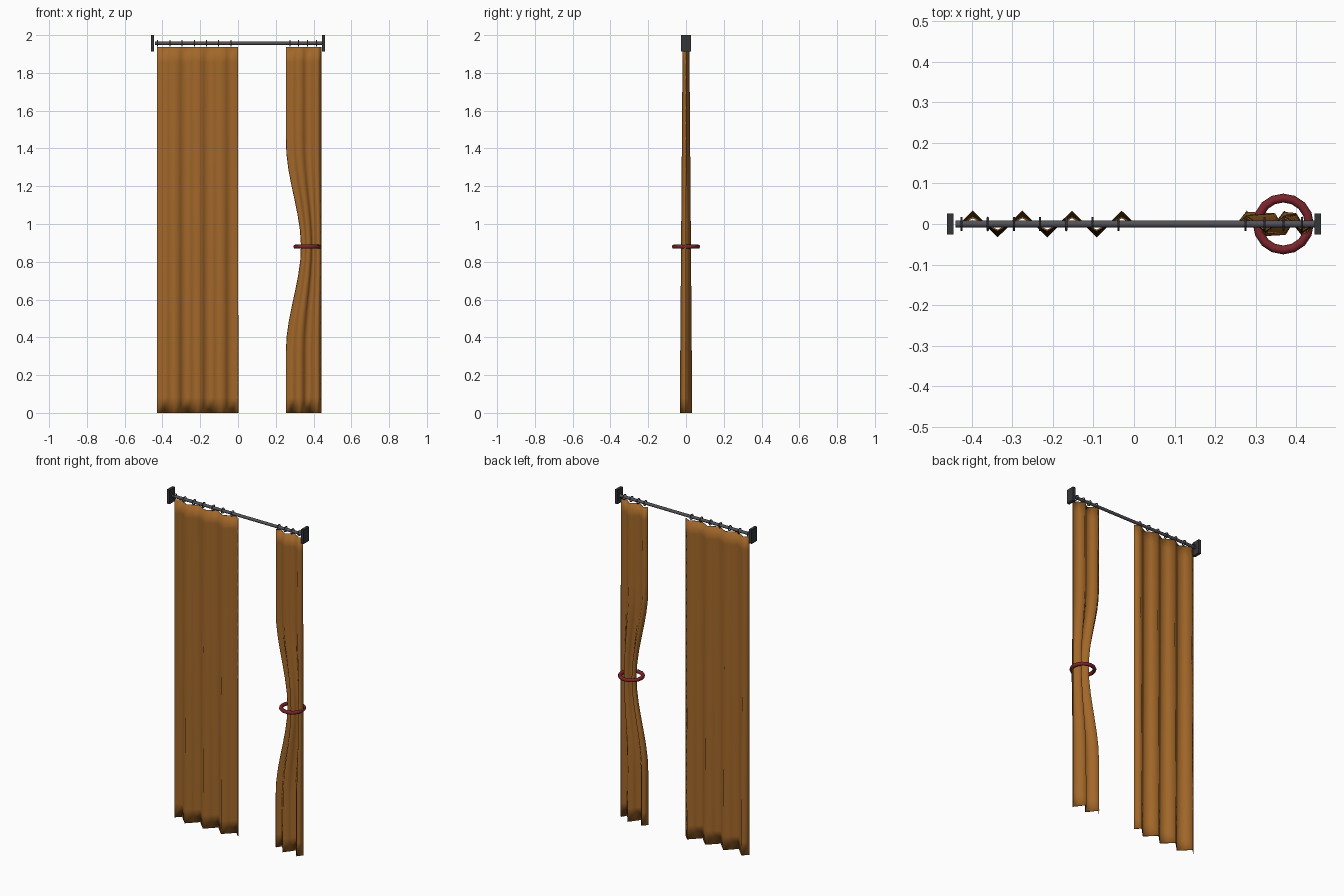
import bpy, math

if "Cube" in bpy.data.objects:
    bpy.data.objects.remove(bpy.data.objects["Cube"])


def material(name, rgb):
    m = bpy.data.materials.new(name)
    m.diffuse_color = (*rgb, 1)
    m.use_nodes = True
    m.node_tree.nodes["Principled BSDF"].inputs["Base Color"].default_value = m.diffuse_color
    return m


CLOTH = material("brown cloth", (0.36, 0.135, 0.022))
CORD = material("dark red cord", (0.19, 0.018, 0.024))
METAL = material("grey metal", (0.085, 0.085, 0.095))
BLACK = material("dark bracket metal", (0.035, 0.037, 0.04))

ROD_Z = 1.957
TIE_Z = 0.88


def finish(name, mat, smooth=False):
    ob = bpy.context.object
    ob.name = name
    ob.data.materials.append(mat)
    if smooth:
        bpy.ops.object.shade_smooth_by_angle(angle=math.radians(50))
    return ob


def curtain(name, x0, x1, waves, pinch=0.0, height=1.938, rows=24):
    """Pleated cloth; the pleats deepen towards the hem, pinch gathers it at the tie."""
    cols = int(waves * 4)
    verts, faces = [], []
    for j in range(rows + 1):
        z = height * j / rows
        amp = 0.031 + (0.016 - 0.031) * j / rows
        t = max(0.0, 1 - abs(z - TIE_Z) / 0.55)
        left = x0 + pinch * t * t * (3 - 2 * t)
        for i in range(cols + 1):
            u = i / cols
            verts.append((left + (x1 - left) * u,
                          amp * math.sin(2 * math.pi * waves * u), z))
    for j in range(rows):
        for i in range(cols):
            a = j * (cols + 1) + i
            faces.append((a, a + 1, a + cols + 2, a + cols + 1))
    me = bpy.data.meshes.new(name)
    me.from_pydata(verts, [], faces)
    me.materials.append(CLOTH)
    for p in me.polygons:
        p.use_smooth = True
    ob = bpy.data.objects.new(name, me)
    bpy.context.collection.objects.link(ob)
    sol = ob.modifiers.new("cloth thickness", 'SOLIDIFY')
    sol.thickness = 0.004
    sol.offset = 0


# Curtains: wide hanging one and gathered one
curtain("left_curtain", -0.428, 0.0, 3.5)
curtain("right_curtain", 0.255, 0.44, 2, pinch=0.08)

# Rod
bpy.ops.mesh.primitive_cylinder_add(vertices=12, radius=0.009, depth=0.885,
                                    location=(0.002, 0, ROD_Z),
                                    rotation=(0, math.pi / 2, 0))
finish("curtain_rod", METAL, True)

# Wall brackets at both ends
for side, label in ((-1, "left"), (1, "right")):
    bpy.ops.mesh.primitive_cube_add(size=1, location=(side * 0.453, 0, ROD_Z))
    bpy.context.object.scale = (0.017, 0.052, 0.086)
    finish(label + "_bracket", BLACK)

# Rings on the rod
ring_xs = [-0.425 + 0.0645 * i for i in range(7)] + [0.275 + 0.0465 * i for i in range(4)]
for i, x in enumerate(ring_xs):
    bpy.ops.mesh.primitive_torus_add(major_segments=12, minor_segments=6,
                                     major_radius=0.015, minor_radius=0.003,
                                     location=(x, 0, ROD_Z),
                                     rotation=(0, math.pi / 2, 0))
    finish(f"curtain_ring_{i + 1}", METAL, True)

# Tieback cord
bpy.ops.mesh.primitive_torus_add(major_segments=16, minor_segments=8,
                                 major_radius=0.064, minor_radius=0.011,
                                 location=(0.368, 0, TIE_Z))
finish("tieback", CORD, True)
